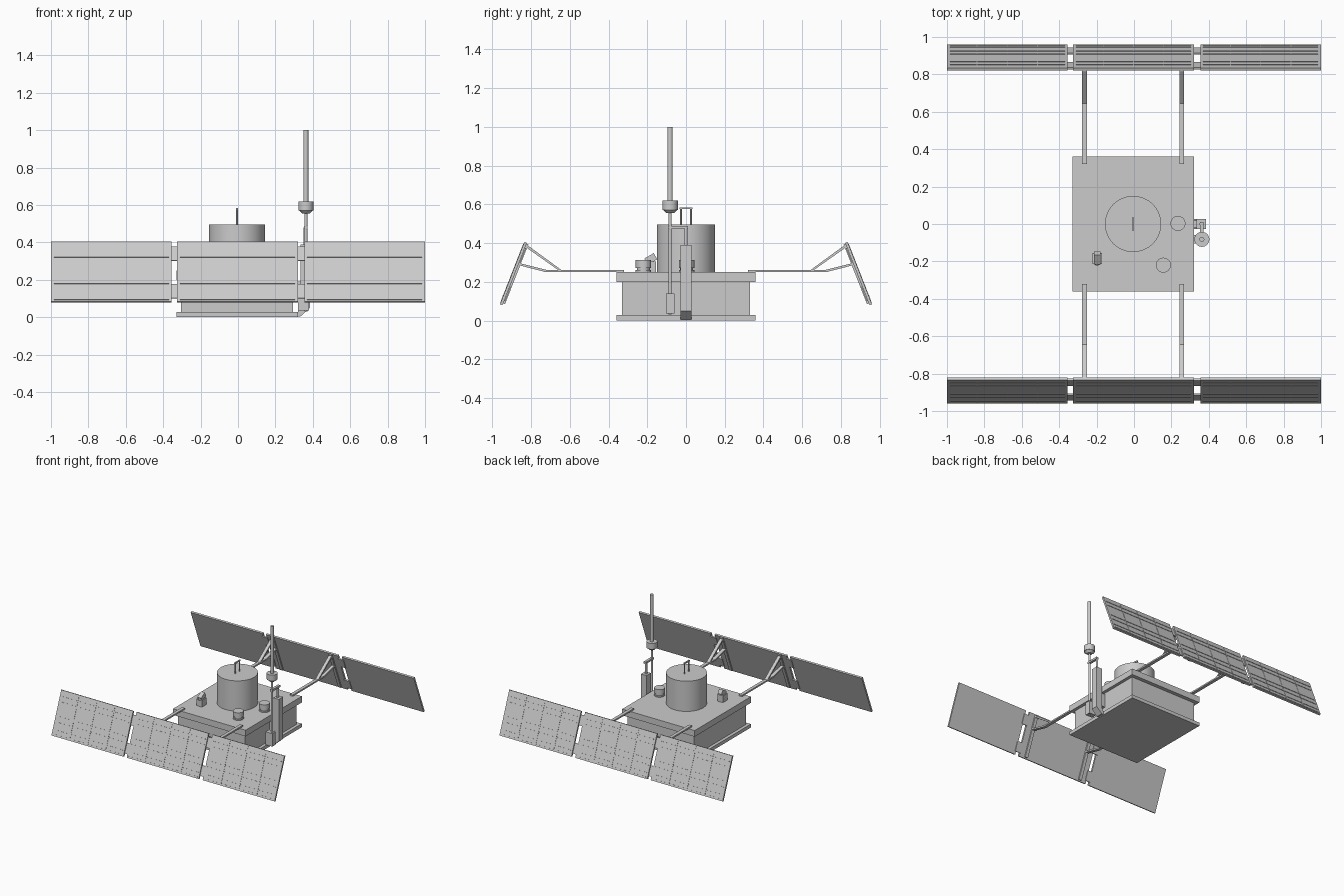
import bpy, bmesh, math
from mathutils import Vector, Matrix

if "Cube" in bpy.data.objects:
    bpy.data.objects.remove(bpy.data.objects["Cube"])


def finish(name, bm):
    bmesh.ops.recalc_face_normals(bm, faces=bm.faces)
    me = bpy.data.meshes.new(name)
    bm.to_mesh(me)
    bm.free()
    ob = bpy.data.objects.new(name, me)
    bpy.context.collection.objects.link(ob)
    return ob


def box(name, x0, x1, y0, y1, z0, z1, matrix=Matrix()):
    bm = bmesh.new()
    size = Matrix.Diagonal((x1 - x0, y1 - y0, z1 - z0, 1))
    mid = Matrix.Translation(((x0 + x1) / 2, (y0 + y1) / 2, (z0 + z1) / 2))
    bmesh.ops.create_cube(bm, size=1, matrix=matrix @ mid @ size)
    return finish(name, bm)


def rod(name, a, b, r, r2=None, sides=32):
    a, b = Vector(a), Vector(b)
    d = b - a
    m = Matrix.Translation((a + b) / 2) @ d.to_track_quat('Z', 'Y').to_matrix().to_4x4()
    bm = bmesh.new()
    bmesh.ops.create_cone(bm, cap_ends=True, segments=sides, radius1=r,
                          radius2=r if r2 is None else r2, depth=d.length, matrix=m)
    ob = finish(name, bm)
    ob.data.shade_smooth()
    ob.data.set_sharp_from_angle(angle=math.radians(35))
    return ob


def extrude(name, pts, origin, axis_u, axis_v, along):
    # closed profile in the u/v plane, swept along a vector
    bm = bmesh.new()
    o, u, v = Vector(origin), Vector(axis_u), Vector(axis_v)
    face = bm.faces.new([bm.verts.new(o + u * p + v * q) for p, q in pts])
    new = bmesh.ops.extrude_face_region(bm, geom=[face])['geom']
    bmesh.ops.translate(bm, vec=Vector(along), verts=[g for g in new if isinstance(g, bmesh.types.BMVert)])
    return finish(name, bm)


# Body
box("base_plate", -0.33, 0.32, -0.36, 0.36, 0, 0.028)
box("body_core", -0.305, 0.295, -0.33, 0.33, 0.028, 0.2)
box("top_plate", -0.33, 0.32, -0.36, 0.36, 0.2, 0.25)

# Central drum and its handle
cx = -0.005
rod("drum", (cx, 0, 0.25), (cx, 0, 0.495), 0.15, sides=64)
for i, y in enumerate((-0.026, 0.026)):
    rod(f"handle_post_{i}", (cx, y, 0.495), (cx, y, 0.58), 0.005, sides=12)
box("handle_bar", cx - 0.005, cx + 0.005, -0.034, 0.034, 0.575, 0.585)

# Small canisters on the deck
for i, (x, y) in enumerate(((0.235, 0.003), (0.157, -0.22))):
    rod(f"canister_foot_{i}", (x, y, 0.25), (x, y, 0.26), 0.04)
    rod(f"canister_neck_{i}", (x, y, 0.26), (x, y, 0.272), 0.033)
    rod(f"canister_{i}", (x, y, 0.272), (x, y, 0.312), 0.04)

# Sensor block on the deck
box("sensor_block", -0.222, -0.172, -0.215, -0.155, 0.25, 0.305)
tilt = Matrix.Translation((-0.197, -0.18, 0.315)) @ Matrix.Rotation(math.radians(30), 4, 'X')
box("sensor_head", -0.017, 0.017, -0.028, 0.028, -0.015, 0.022, tilt)
rod("sensor_lens", tilt @ Vector((0, -0.028, 0.003)), tilt @ Vector((0, -0.04, 0.003)), 0.012, sides=20)

# Solar wings: local x along the wing, y down the slope, z out of the face
SEGMENTS = ((-1, -0.355), (-0.325, 0.32), (0.355, 1))
ARMS = (-0.265, 0.255)
TOP_Y, TOP_Z, END_Y, END_Z = 0.829, 0.404, 0.955, 0.082
L = math.hypot(END_Y - TOP_Y, TOP_Z - END_Z)
for side, tag in ((-1, "front"), (1, "back")):
    slope = Vector((0, side * (END_Y - TOP_Y), END_Z - TOP_Z)).normalized()
    out = Vector((0, side * -slope.z, abs(slope.y)))
    m = Matrix.Translation((0, side * TOP_Y, TOP_Z)) @ Matrix((
        (1, 0, 0, 0), (0, slope.y, out.y, 0), (0, slope.z, out.z, 0), (0, 0, 0, 1)))

    for i, (a, b) in enumerate(SEGMENTS):
        box(f"{tag}_panel_{i}", a, b, 0, L, -0.008, 0.006, m)
        for j, f in enumerate((0.14, 0.26, 0.57, 0.7, 0.87, 0.965)):
            box(f"{tag}_panel_{i}_rib_{j}", a + 0.015, b - 0.015, f * L - 0.003, f * L + 0.003, 0.006, 0.009, m)
        for j in range(1, 4):
            x = a + (b - a) * j / 4
            box(f"{tag}_panel_{i}_seam_{j}", x - 0.002, x + 0.002, 0.01, L - 0.01, 0.006, 0.008, m)

    # Hinges between the segments
    for i, (a, b) in enumerate(((-0.365, -0.315), (0.31, 0.365))):
        for j, (f, g) in enumerate(((0.08, 0.31), (0.7, 0.93))):
            box(f"{tag}_hinge_{i}_{j}", a, b, f * L, g * L, -0.013, -0.002, m)

    # Support arms, struts and rails
    for i, x in enumerate(ARMS):
        box(f"{tag}_rail_{i}", x - 0.013, x + 0.013, 0.005, L - 0.01, -0.018, -0.008, m)
        u, v, along = (0, side, 0), (0, 0, 1), (0.026, 0, 0)
        o = (x - 0.013, 0, 0)
        extrude(f"{tag}_arm_{i}", [(0.32, 0.25), (0.725, 0.25), (0.865, 0.286), (0.862, 0.297),
                                   (0.722, 0.262), (0.32, 0.262)], o, u, v, along)
        extrude(f"{tag}_strut_{i}", [(0.645, 0.262), (0.662, 0.262), (0.832, 0.382), (0.824, 0.393)],
                o, u, v, along)

# Antenna mast
mx, my = 0.363, -0.082
rod("mast", (mx, my, 0.62), (mx, my, 1.0), 0.013, sides=24)
rod("mast_collar", (mx, my, 0.572), (mx, my, 0.62), 0.04)
rod("collar_taper", (mx, my, 0.555), (mx, my, 0.572), 0.02, 0.037)
rod("mast_rod", (mx, my, 0.03), (mx, my, 0.56), 0.008, sides=16)
box("mast_socket", 0.32, 0.38, my - 0.022, my + 0.022, 0.035, 0.14)
box("mast_bracket", 0.352, 0.372, my - 0.01, 0.01, 0.472, 0.488)

# Side equipment box with its foot
box("side_box", 0.335, 0.385, -0.028, 0.028, 0.05, 0.39)
box("side_box_spacer", 0.295, 0.335, -0.018, 0.018, 0.08, 0.19)
rod("side_box_rod", (0.358, 0, 0.39), (0.358, 0, 0.48), 0.009, sides=16)
extrude("side_box_foot", [(0.32, 0.005), (0.335, 0.005), (0.385, 0.05), (0.335, 0.06), (0.32, 0.03)],
        (0, -0.028, 0), (1, 0, 0), (0, 0, 1), (0, 0.056, 0))
